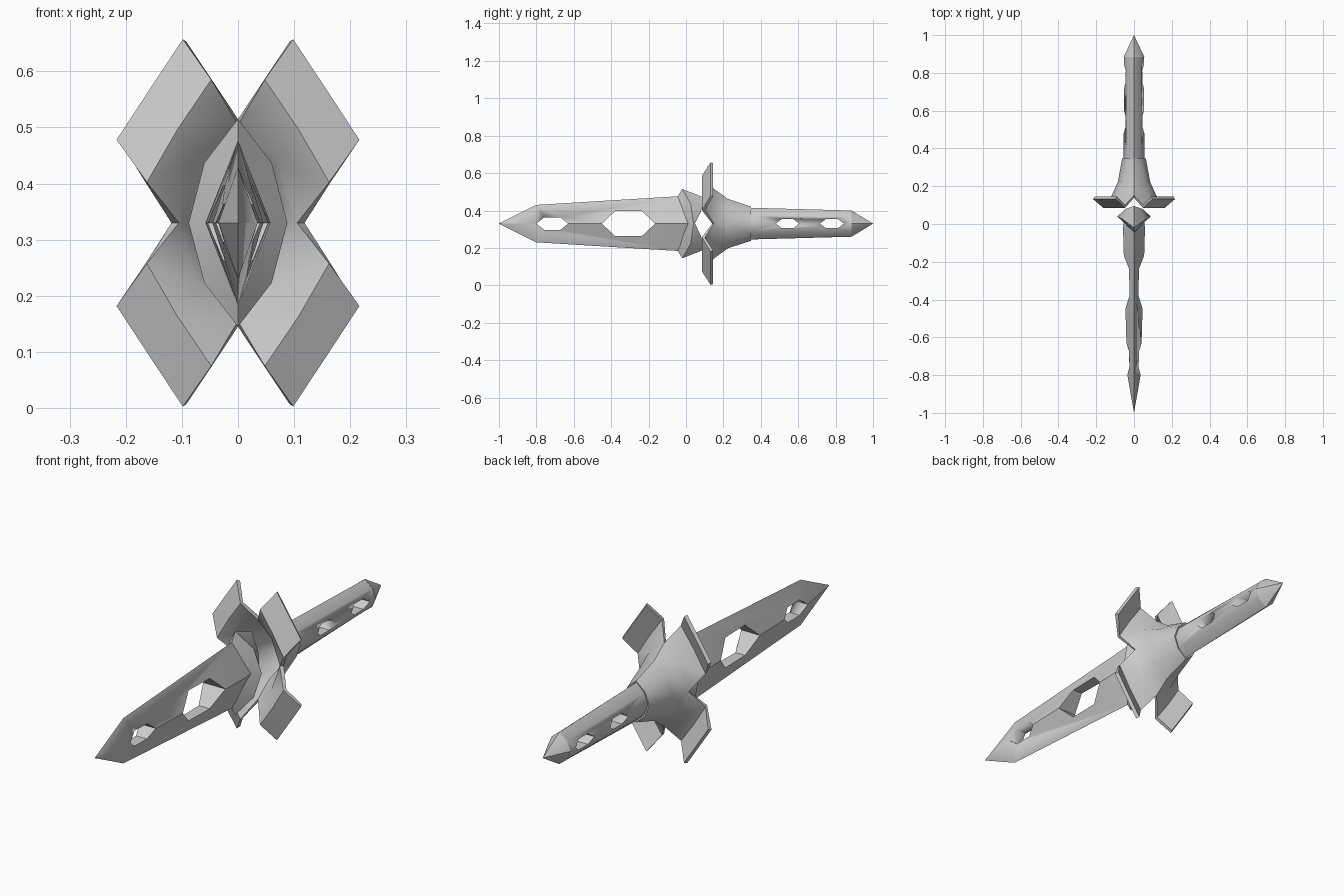
import bpy
import bmesh
from math import radians

CENTRE = 0.33  # height of the long axis

if "Cube" in bpy.data.objects:
    bpy.data.objects.remove(bpy.data.objects["Cube"])

steel = bpy.data.materials.new("grey_steel")
steel.use_nodes = True
colour = (0.6, 0.6, 0.6, 1)
steel.diffuse_color = colour
steel.node_tree.nodes["Principled BSDF"].inputs["Base Color"].default_value = colour


def finish(name, bm, smooth=30):
    bmesh.ops.remove_doubles(bm, verts=bm.verts, dist=0.0005)
    bmesh.ops.recalc_face_normals(bm, faces=bm.faces)
    bmesh.ops.translate(bm, verts=bm.verts, vec=(0, 0, CENTRE))
    mesh = bpy.data.meshes.new(name)
    bm.to_mesh(mesh)
    bm.free()
    mesh.materials.append(steel)
    ob = bpy.data.objects.new(name, mesh)
    bpy.context.collection.objects.link(ob)
    activate(ob)
    bpy.ops.object.shade_smooth_by_angle(angle=radians(smooth))
    return ob


def activate(ob):
    bpy.ops.object.select_all(action="DESELECT")
    ob.select_set(True)
    bpy.context.view_layer.objects.active = ob


def loop(quarter):
    """Full ring from the points of one quarter, listed from top to side."""
    right = quarter + [(x, y, -z) for x, y, z in quarter[-2::-1]]
    return right + [(-x, y, z) for x, y, z in right[-2:0:-1]]


def loft(name, quarters, smooth=30):
    """Closed skin over rings; a single point makes a tip."""
    bm = bmesh.new()
    rings = [[bm.verts.new(p) for p in (loop(q) if len(q) > 1 else q)] for q in quarters]
    for a, b in zip(rings, rings[1:]):
        n = max(len(a), len(b))
        for i in range(n):
            j = (i + 1) % n
            if len(a) == 1:
                bm.faces.new((a[0], b[i], b[j]))
            elif len(b) == 1:
                bm.faces.new((a[i], b[0], a[j]))
            else:
                bm.faces.new((a[i], b[i], b[j], a[j]))
    for end in (rings[0], rings[-1]):
        if len(end) > 1:
            bm.faces.new(end)
    return finish(name, bm, smooth)


def cut_hole(ob, y0, y1, half):
    """Long hexagonal hole straight through from side to side."""
    inset = (y1 - y0) * 0.25
    outline = [(y0, 0), (y0 + inset, half), (y1 - inset, half),
               (y1, 0), (y1 - inset, -half), (y0 + inset, -half)]
    bm = bmesh.new()
    face = bm.faces.new([bm.verts.new((-0.3, y, z)) for y, z in outline])
    out = bmesh.ops.extrude_face_region(bm, geom=[face])["geom"]
    moved = [v for v in out if isinstance(v, bmesh.types.BMVert)]
    bmesh.ops.translate(bm, verts=moved, vec=(0.6, 0, 0))
    cutter = finish("hole_cutter", bm)
    cutter.hide_render = True
    mod = ob.modifiers.new("hole", "BOOLEAN")
    mod.operation = "DIFFERENCE"
    mod.solver = "EXACT"
    mod.object = cutter
    activate(ob)
    bpy.ops.object.modifier_apply(modifier=mod.name)
    bpy.data.objects.remove(cutter)


def diamond(y, w, h):
    return [(0, y, h), (w, y, 0)]


def octagon(y, w, h):
    return [(0, y, h), (w * 0.68, y, h * 0.58), (w, y, 0)]


# Blade with two windows
blade = loft("blade", [[(0, -1, 0)], diamond(-0.8, 0.035, 0.1),
                       diamond(-0.03, 0.058, 0.147), diamond(0.02, 0.055, 0.12)])
cut_hole(blade, -0.8, -0.63, 0.034)
cut_hole(blade, -0.45, -0.165, 0.067)

# Collar swept back along the edges of the blade
loft("collar", [
    [(0, -0.045, 0.145), (0.026, -0.02, 0.075), (0.054, 0.01, 0)],
    [(0, -0.02, 0.185), (0.06, 0.025, 0.107), (0.088, 0.04, 0)],
    [(0, 0.095, 0.14), (0.045, 0.08, 0.065), (0.07, 0.048, 0)],
    [(0, 0.042, 0)]])

# Guard: four petals flaring from the grip, curling back at the ends
rows = [
    [(0, 0.345, 0.084), (0.037, 0.345, 0.049), (0.055, 0.345, 0)],
    [(0, 0.22, 0.125), (0.062, 0.22, 0.08), (0.078, 0.22, 0)],
    [(0, 0.145, 0.18), (0.075, 0.14, 0.115), (0.112, 0.145, 0)],
    [(0.047, 0.093, 0.255), (0.108, 0.093, 0.167), (0.164, 0.093, 0.073)],
    [(0.095, 0.138, 0.325), (0.154, 0.138, 0.236), (0.213, 0.138, 0.146)],
]
bm = bmesh.new()
for sx in (1, -1):
    for sz in (1, -1):
        grid = [[bm.verts.new((x * sx, y, z * sz)) for x, y, z in r] for r in rows]
        for a, b in zip(grid, grid[1:]):
            for i in range(2):
                bm.faces.new((a[i], a[i + 1], b[i + 1], b[i]))
guard = finish("guard_petals", bm, 60)
shell = guard.modifiers.new("thickness", "SOLIDIFY")
shell.thickness = 0.016
shell.offset = 0
activate(guard)
bpy.ops.object.modifier_apply(modifier=shell.name)
bpy.ops.object.shade_smooth_by_angle(angle=radians(50))

# Grip with two windows
grip = loft("grip", [octagon(0.335, 0.055, 0.085), octagon(0.885, 0.053, 0.07)], 55)
cut_hole(grip, 0.48, 0.605, 0.024)
cut_hole(grip, 0.715, 0.845, 0.024)

# Pointed pommel
loft("pommel", [octagon(0.884, 0.055, 0.071), [(0, 1, 0)]])
